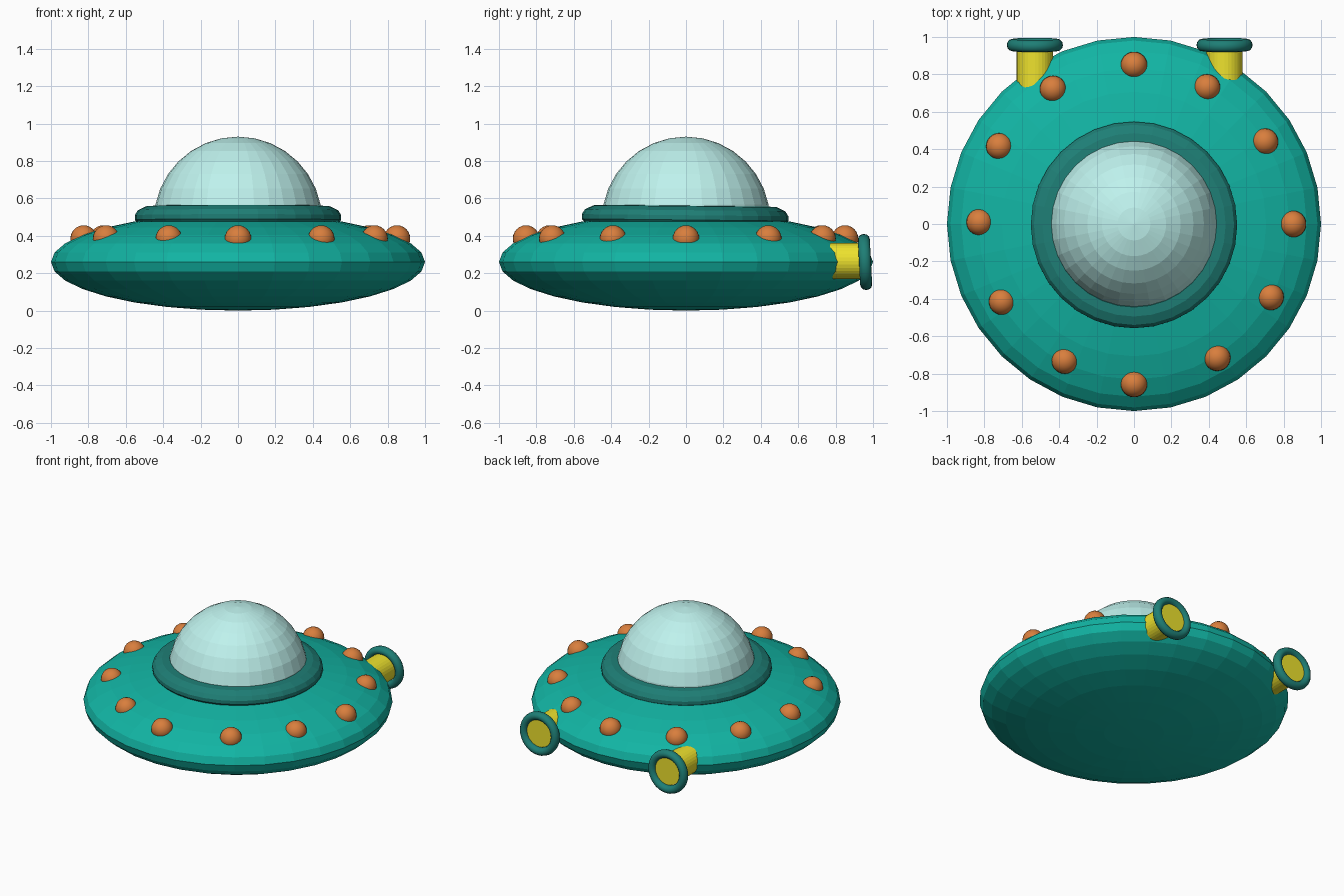
import bpy, bmesh
from math import cos, sin, pi, radians
from mathutils import Matrix

if "Cube" in bpy.data.objects:
    bpy.data.objects.remove(bpy.data.objects["Cube"])


def material(name, rgb):
    mat = bpy.data.materials.new(name)
    mat.diffuse_color = (*rgb, 1)
    mat.use_nodes = True
    mat.node_tree.nodes["Principled BSDF"].inputs["Base Color"].default_value = mat.diffuse_color
    return mat


HULL = material("hull_teal", (0.006, 0.46, 0.37))
TRIM = material("trim_dark_teal", (0.013, 0.21, 0.18))
GLASS = material("dome_pale_blue", (0.52, 0.89, 0.85))
LAMP = material("lamp_orange", (0.69, 0.21, 0.047))
PIPE = material("pipe_yellow", (0.85, 0.76, 0.027))


def make(name, bm, mat, smooth=False):
    bmesh.ops.recalc_face_normals(bm, faces=bm.faces)
    for f in bm.faces:
        f.smooth = smooth
    me = bpy.data.meshes.new(name)
    bm.to_mesh(me)
    bm.free()
    me.materials.append(mat)
    ob = bpy.data.objects.new(name, me)
    bpy.context.collection.objects.link(ob)
    return ob


def lathe(name, profile, mat, closed=False, segs=32, smooth=False):
    """Spin (radius, z) points about z; radius 0 ends become poles."""
    bm = bmesh.new()
    pts = [bm.verts.new((r, 0, z)) for r, z in profile]
    n = len(pts)
    edges = [bm.edges.new((pts[i], pts[(i + 1) % n]))
             for i in range(n if closed else n - 1)]
    bmesh.ops.spin(bm, geom=pts + edges, cent=(0, 0, 0), axis=(0, 0, 1),
                   angle=2 * pi, steps=segs)
    bmesh.ops.remove_doubles(bm, verts=bm.verts, dist=1e-4)
    return make(name, bm, mat, smooth)


# Saucer hull: flattened faceted sphere
bm = bmesh.new()
bmesh.ops.create_uvsphere(bm, u_segments=32, v_segments=16, radius=1,
                          matrix=Matrix.Translation((0, 0, 0.26)) @ Matrix.Diagonal((1, 1, 0.26, 1)))
make("saucer_hull", bm, HULL)

# Collar around the dome, very slightly tipped backwards
collar = lathe("dome_collar", [(0.42, -0.05), (0.535, -0.04), (0.552, -0.02), (0.552, 0.005),
                               (0.535, 0.032), (0.49, 0.053), (0.44, 0.056), (0.42, 0.03)],
               TRIM, closed=True)
collar.location = (0, -0.005, 0.505)
collar.rotation_euler.x = radians(-0.6)

# Glass dome: faceted hemisphere
lathe("glass_dome", [(0.45 * cos(i * pi / 16), 0.48 + 0.45 * sin(i * pi / 16)) for i in range(9)],
      GLASS)

# Unevenly spaced ring of lamps
spots = [(0, 0.85), (0.39, 0.73), (0.70, 0.44), (0.85, 0), (0.73, -0.39), (0.445, -0.715),
         (0, -0.855), (-0.37, -0.73), (-0.705, -0.415), (-0.825, 0.01), (-0.72, 0.415),
         (-0.433, 0.722)]
for i, (x, y) in enumerate(spots):
    bm = bmesh.new()
    bmesh.ops.create_uvsphere(bm, u_segments=24, v_segments=12, radius=0.071)
    make(f"lamp_{i + 1}", bm, LAMP, smooth=True).location = (x, y, 0.385)

# Two rear exhausts: yellow pipe with a rounded lip
lip = [(0.122 + 0.028 * cos(a * pi / 6), 0.032 * sin(a * pi / 6)) for a in range(12)]
for side, x in (("left", -0.53), ("right", 0.484)):
    bm = bmesh.new()
    bmesh.ops.create_cone(bm, cap_ends=True, segments=32, radius1=0.097, radius2=0.097, depth=0.4)
    pipe = make(f"exhaust_pipe_{side}", bm, PIPE)
    pipe.location = (x, 0.765, 0.265)
    pipe.rotation_euler.x = radians(90)
    ring = lathe(f"exhaust_lip_{side}", lip, TRIM, closed=True, smooth=True)
    ring.location = (x, 0.957, 0.26)
    ring.rotation_euler.x = radians(93)
